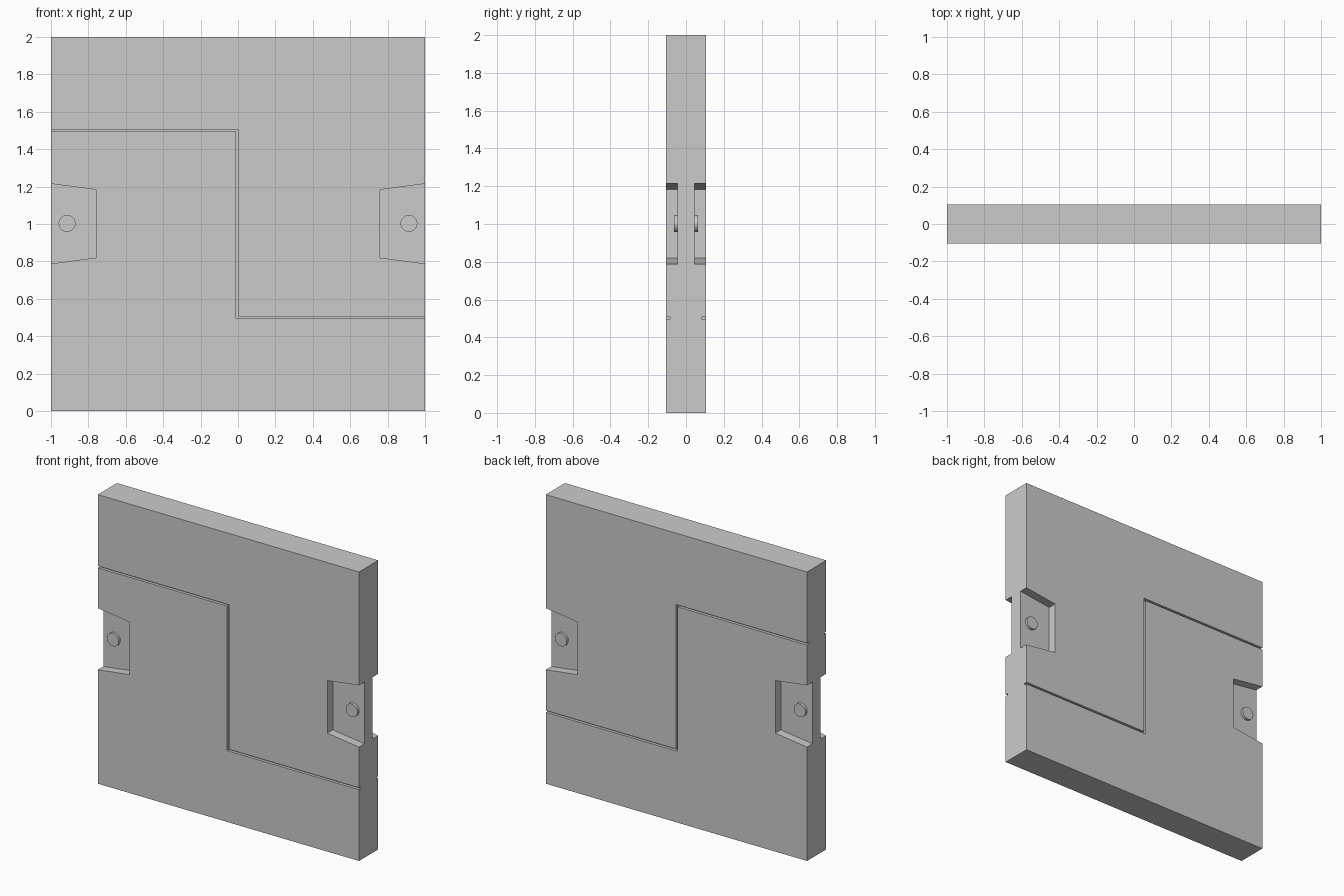
import bpy, bmesh, math

if "Cube" in bpy.data.objects:
    bpy.data.objects.remove(bpy.data.objects["Cube"])

HALF_T = 0.105   # half thickness of the panel
FLOOR = 0.045    # recess floor distance from the middle plane
GROOVE = 0.085   # groove floor distance from the middle plane


def prism(name, profile, y0, y1):
    """Extrude an x-z outline from y0 to y1."""
    bm = bmesh.new()
    face = bm.faces.new([bm.verts.new((x, y0, z)) for x, z in profile])
    ext = bmesh.ops.extrude_face_region(bm, geom=[face])
    verts = [v for v in ext["geom"] if isinstance(v, bmesh.types.BMVert)]
    bmesh.ops.translate(bm, verts=verts, vec=(0, y1 - y0, 0))
    bmesh.ops.recalc_face_normals(bm, faces=bm.faces)
    mesh = bpy.data.meshes.new(name)
    bm.to_mesh(mesh)
    bm.free()
    obj = bpy.data.objects.new(name, mesh)
    bpy.context.collection.objects.link(obj)
    return obj


def cut(target, cutter):
    """Subtract the cutter from the target and remove it."""
    mod = target.modifiers.new("cut", "BOOLEAN")
    mod.operation = "DIFFERENCE"
    mod.solver = "EXACT"
    mod.object = cutter
    bpy.context.view_layer.objects.active = target
    bpy.ops.object.modifier_apply(modifier=mod.name)
    bpy.data.objects.remove(cutter)


# Panel slab
panel = prism("door_panel", [(-1, 0), (1, 0), (1, 2), (-1, 2)], -HALF_T, HALF_T)

# Stepped seam outline, and tapered handle recess outline
w, cx = 0.0065, -0.003
seam = [(-1.1, 1.5 - w), (cx - w, 1.5 - w), (cx - w, 0.5 - w), (1.1, 0.5 - w),
        (1.1, 0.5 + w), (cx + w, 0.5 + w), (cx + w, 1.5 + w), (-1.1, 1.5 + w)]
recess = [(0.757, 0.82), (1.0, 0.788), (1.1, 0.775),
          (1.1, 1.228), (1.0, 1.215), (0.757, 1.183)]
button = [(0.914 + 0.045 * math.cos(i * math.tau / 32),
           1.003 + 0.045 * math.sin(i * math.tau / 32)) for i in range(32)]

for face_name, s in (("front", -1), ("back", 1)):
    cut(panel, prism("seam_cutter", seam, s * GROOVE, s * 0.2))
    for side_name, m in (("left", -1), ("right", 1)):
        cut(panel, prism("recess_cutter", [(m * x, z) for x, z in recess],
                         s * FLOOR, s * 0.2))
        # Round button standing on the recess floor
        knob = prism(f"{face_name}_{side_name}_button",
                     [(m * x, z) for x, z in button], s * (FLOOR - 0.005), s * 0.063)
        bpy.ops.object.select_all(action="DESELECT")
        knob.select_set(True)
        bpy.context.view_layer.objects.active = knob
        bpy.ops.object.shade_smooth_by_angle(angle=math.radians(30))
